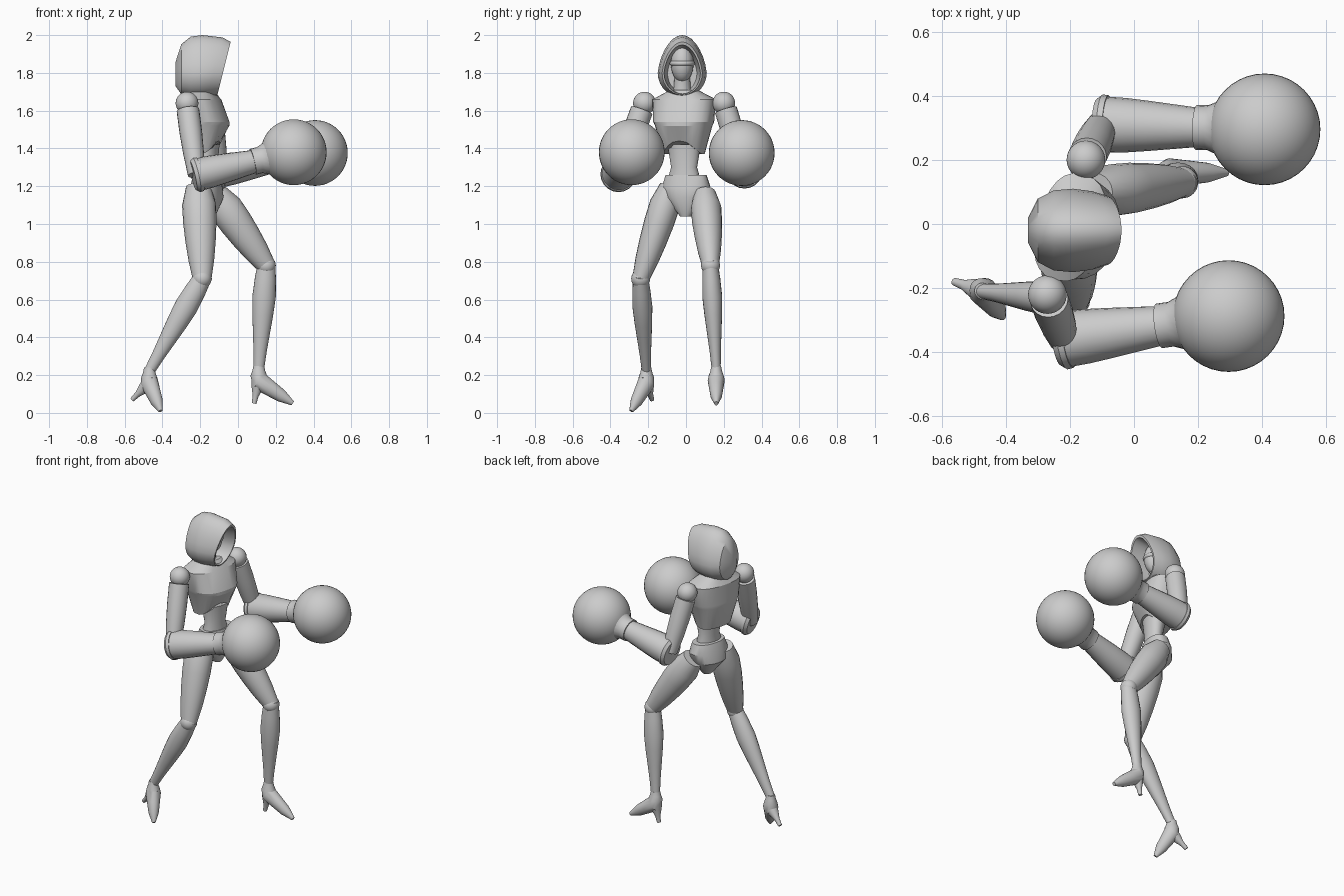
import bpy
import bmesh
from math import cos, sin, pi, radians, sqrt
from mathutils import Vector, Matrix

cube = bpy.data.objects.get("Cube")
if cube:
    bpy.data.objects.remove(cube, do_unlink=True)

SHADE = (0.6, 0.6, 0.6, 1)
grey = bpy.data.materials.new("plain_grey")
grey.use_nodes = True
grey.diffuse_color = SHADE
grey.node_tree.nodes["Principled BSDF"].inputs["Base Color"].default_value = SHADE


def finish(name, bm, sharp=32):
    """Turn a bmesh into a shaded object."""
    bmesh.ops.recalc_face_normals(bm, faces=bm.faces)
    mesh = bpy.data.meshes.new(name)
    bm.to_mesh(mesh)
    bm.free()
    mesh.materials.append(grey)
    obj = bpy.data.objects.new(name, mesh)
    bpy.context.collection.objects.link(obj)
    bpy.ops.object.select_all(action="DESELECT")
    obj.select_set(True)
    bpy.context.view_layer.objects.active = obj
    bpy.ops.object.shade_smooth_by_angle(angle=radians(sharp))


def skin(name, rings, sharp=32):
    """Join closed rings of points into a capped solid."""
    bm = bmesh.new()
    loops = [[bm.verts.new(point) for point in ring] for ring in rings]
    for lower, upper in zip(loops, loops[1:]):
        for i in range(len(lower)):
            bm.faces.new((lower[i - 1], lower[i], upper[i], upper[i - 1]))
    bm.faces.new(loops[0])
    bm.faces.new(loops[-1])
    finish(name, bm, sharp)


def circle(count):
    """Cosine and sine of evenly spaced angles."""
    return [(cos(2 * pi * k / count), sin(2 * pi * k / count)) for k in range(count)]


def limb(name, path, radii, side=Vector((0, 1, 0)), flat=1.0):
    """Round tube through the path; the radii are spread evenly between its points."""
    rings = []
    last = len(path) - 1
    for i, radius in enumerate(radii):
        place = i / (len(radii) - 1) * last
        leg = min(int(place), last - 1)
        centre = path[leg].lerp(path[leg + 1], place - leg)
        along = (path[leg + 1] - path[leg]).normalized()
        across = (side - along * side.dot(along)).normalized()
        other = along.cross(across)
        rings.append([centre + radius * (across * c * flat + other * s) for c, s in circle(20)])
    skin(name, rings)


def body(name, centre, sections, power=1.0, arch=0.0, sharp=32):
    """Stack of (height, half width, front, back) outlines turned with the torso."""
    turn = Matrix.Rotation(radians(-15), 3, "Z")
    rings = []
    for height, width, front, back in sections:
        ring = []
        for c, s in circle(24):
            depth = front if c > 0 else -back
            sideways = width if s > 0 else -width
            lift = arch * max(c, 0) ** 3 if not rings else 0
            offset = Vector((depth * abs(c) ** power, sideways * abs(s) ** power, height + lift))
            ring.append(Vector(centre) + turn @ offset)
        rings.append(ring)
    skin(name, rings, sharp)


def ball(name, centre, radius, scale=(1, 1, 1)):
    bm = bmesh.new()
    bmesh.ops.create_uvsphere(bm, u_segments=40, v_segments=24, radius=radius)
    bmesh.ops.scale(bm, vec=scale, verts=bm.verts)
    bmesh.ops.translate(bm, vec=centre, verts=bm.verts)
    finish(name, bm)


# Jacket with an arched hem, waist and hips
body("chest", (-0.2, -0.01, 0), [
    (1.37, 0.11, 0.1, 0.06), (1.52, 0.15, 0.15, 0.1), (1.54, 0.16, 0.15, 0.1),
    (1.66, 0.17, 0.1, 0.1), (1.71, 0.07, 0.06, 0.07)], power=0.8, arch=0.07, sharp=22)
body("waist", (-0.16, -0.01, 0), [
    (1.2, 0.1, 0.06, 0.06), (1.3, 0.07, 0.05, 0.05), (1.42, 0.09, 0.06, 0.07)])
body("hips", (-0.16, 0, 0), [
    (1.04, 0.03, 0.04, 0.02), (1.14, 0.11, 0.08, 0.1), (1.2, 0.13, 0.07, 0.09),
    (1.26, 0.11, 0.06, 0.07)], power=0.9)

# Neck, masked face and visor
throat = Vector((-0.21, -0.02, 1.66))
crown = Vector((-0.18, -0.02, 1.85))
limb("neck", [throat, crown], (0.06, 0.045, 0.04, 0.04))
ball("mask", crown, 0.1, (0.7, 0.6, 1))
ball("visor", crown, 0.07, (1.1, 0.95, 0.4))

# Hood: pointed-arch outlines from the recess, over the rim, to the back
hood = []
for x, size in [(-0.2, 0.6), (-0.13, 0.7), (-0.08, 0.74), (-0.08, 0.82), (-0.13, 0.94),
                (-0.19, 1), (-0.25, 0.96), (-0.3, 0.76), (-0.33, 0.3)]:
    lean = 0.25 if x > -0.15 else 0
    ring = []
    for c, s in circle(28):
        rise = s * (0.2 * size if s > 0 else 0.13 * sqrt(size))
        pinch = 1 - 0.15 * max(s, 0)
        ring.append((x + lean * rise, -0.02 + 0.13 * size * c * pinch, 1.8 + rise))
    hood.append(ring)
skin("hood", hood, 35)

# Arms with ball shoulders, flared forearms and round gloves
arms = {
    "right": [(-0.27, -0.22, 1.64), (-0.22, -0.36, 1.26), (0.295, -0.287, 1.38)],
    "left": [(-0.15, 0.2, 1.64), (-0.1, 0.31, 1.28), (0.407, 0.295, 1.376)],
}
for name, joints in arms.items():
    shoulder, elbow, glove = map(Vector, joints)
    wrist = elbow.lerp(glove, 0.58)
    ball(name + "_shoulder", shoulder, 0.06)
    limb(name + "_upper_arm", [shoulder.lerp(elbow, 0.1), elbow], (0.06, 0.06, 0.055, 0.045))
    limb(name + "_forearm", [elbow, wrist], (0.088, 0.085, 0.078, 0.07, 0.062))
    limb(name + "_elbow_guard", [elbow.lerp(wrist, -0.06), elbow.lerp(wrist, 0.06)], (0.08, 0.094, 0.092))
    limb(name + "_cuff", [wrist, wrist.lerp(glove, 0.5)], (0.07, 0.07, 0.085, 0.13))
    ball(name + "_glove", glove, 0.174)

# Legs with tapered thighs, ball knees, calves and high heeled feet
legs = {
    "right": [(-0.21, -0.08, 1.2), (-0.19, -0.24, 0.71), (-0.47, -0.21, 0.22),
              (-0.41, -0.29, 0.01), (-0.56, -0.18, 0.07)],
    "left": [(-0.12, 0.1, 1.16), (0.15, 0.13, 0.78), (0.11, 0.16, 0.23),
             (0.29, 0.16, 0.05), (0.085, 0.16, 0.05)],
}
for name, joints in legs.items():
    hip, knee, ankle, toe, heel = map(Vector, joints)
    limb(name + "_thigh", [hip, knee], (0.065, 0.09, 0.088, 0.08, 0.068, 0.05), flat=0.9)
    ball(name + "_knee", knee, 0.05)
    limb(name + "_shin", [knee.lerp(ankle, -0.05), ankle],
         (0.045, 0.056, 0.062, 0.055, 0.045, 0.035, 0.028), flat=0.85)
    across = Vector((0, 0, 1)).cross(toe - heel)
    instep = ankle - Vector((0, 0, 0.06))
    limb(name + "_foot", [ankle + Vector((0, 0, 0.02)), instep, toe],
         (0.028, 0.034, 0.044, 0.05, 0.042, 0.034, 0.012), across, flat=0.9)
    limb(name + "_heel", [instep, heel], (0.04, 0.03, 0.016, 0.012), across)
